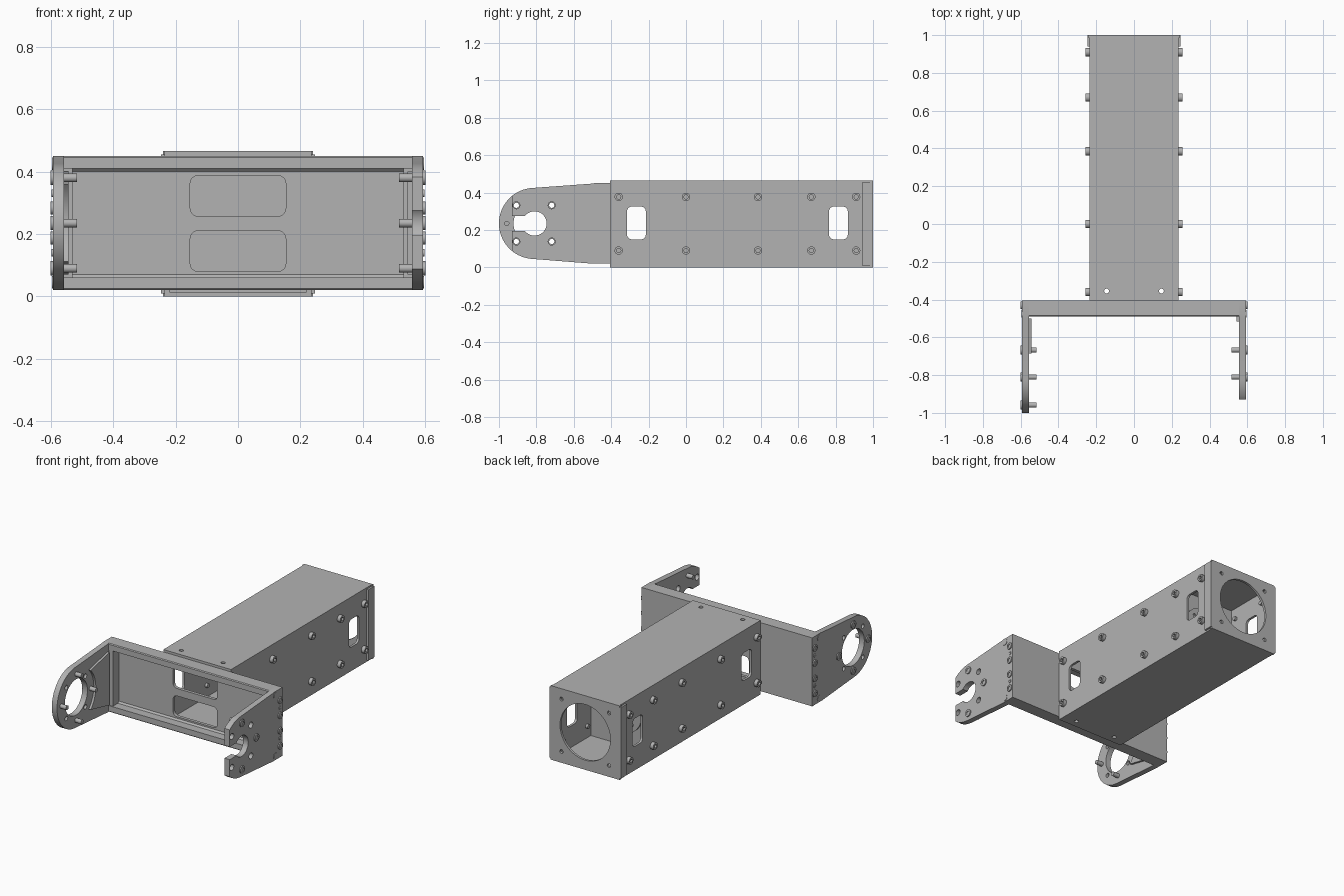
import bpy, bmesh, math
from math import cos, sin, radians

cube = bpy.data.objects.get("Cube")
if cube:
    bpy.data.objects.remove(cube)

grey = bpy.data.materials.new("machined grey")
grey.use_nodes = True
colour = (0.45, 0.45, 0.45, 1)
grey.diffuse_color = colour
grey.node_tree.nodes["Principled BSDF"].inputs["Base Color"].default_value = colour

MID = 0.235          # height of the arm and box axis
PIVOT = -0.81        # y of the arm pivot
AXES = {"x": lambda u, v, w: (w, u, v),
        "y": lambda u, v, w: (u, w, v),
        "z": lambda u, v, w: (u, v, w)}


def arc(u, v, r, a=0, b=360, n=32):
    closed = b - a == 360
    steps = n if closed else n + 1
    return [(u + r * cos(radians(a + (b - a) * i / n)),
             v + r * sin(radians(a + (b - a) * i / n))) for i in range(steps)]


def rect(u0, u1, v0, v1, r=0):
    if not r:
        return [(u0, v0), (u1, v0), (u1, v1), (u0, v1)]
    return (arc(u1 - r, v1 - r, r, 0, 90, 6) + arc(u0 + r, v1 - r, r, 90, 180, 6)
            + arc(u0 + r, v0 + r, r, 180, 270, 6) + arc(u1 - r, v0 + r, r, 270, 360, 6))


def plate(name, axis, lo, hi, outline, holes=()):
    """Flat outline with holes, extruded from lo to hi along an axis."""
    curve = bpy.data.curves.new(name, "CURVE")
    curve.dimensions = "2D"
    curve.fill_mode = "BOTH"
    curve.extrude = (hi - lo) / 2
    for loop in [outline, *holes]:
        spline = curve.splines.new("POLY")
        spline.points.add(len(loop) - 1)
        for point, (u, v) in zip(spline.points, loop):
            point.co = (u, v, 0, 1)
        spline.use_cyclic_u = True
    source = bpy.data.objects.new(name + " outline", curve)
    bpy.context.collection.objects.link(source)
    graph = bpy.context.evaluated_depsgraph_get()
    mesh = bpy.data.meshes.new_from_object(source.evaluated_get(graph))
    bpy.data.objects.remove(source)
    bm = bmesh.new()
    bm.from_mesh(mesh)
    for vert in bm.verts:
        u, v, w = vert.co
        vert.co = AXES[axis](u, v, w + (lo + hi) / 2)
    bmesh.ops.remove_doubles(bm, verts=bm.verts, dist=1e-5)
    bmesh.ops.recalc_face_normals(bm, faces=bm.faces)
    bm.to_mesh(mesh)
    bm.free()
    mesh.name = name
    mesh.materials.clear()
    mesh.materials.append(grey)
    obj = bpy.data.objects.new(name, mesh)
    bpy.context.collection.objects.link(obj)
    return obj


def sided(side, name, a, b, outline, holes=()):
    """Plate across x on one side of the model."""
    label = "left_" if side > 0 else "right_"
    return plate(label + name, "x", min(side * a, side * b), max(side * a, side * b),
                 outline, holes)


def bolt(side, y, z, inner, seat, top, r=0.022):
    """Socket head bolt along x."""
    sided(side, "bolt_head", seat, top, arc(y, z, r, n=20), [arc(y, z, r * 0.55, n=6)])
    sided(side, "bolt_shank", inner, seat + 0.003, arc(y, z, r * 0.6, n=16))


# Box beam: side walls with windows
windows = [rect(-0.315, -0.215, 0.15, 0.325, 0.025), rect(0.765, 0.865, 0.15, 0.325, 0.025)]
for side in (-1, 1):
    sided(side, "box_side", 0.22, 0.235, rect(-0.405, 0.99, 0, 0.465), windows)
    sided(side, "end_cap_flange", 0.235, 0.247, rect(0.94, 1, 0.01, 0.455))
    for y in (-0.36, 0, 0.385, 0.67, 0.91):
        for z in (0.09, 0.377):
            bolt(side, y, z, 0.205, 0.235, 0.257)

# Box beam: top and bottom
small_holes = [arc(x, -0.355, 0.013, n=16) for x in (-0.145, 0.145)]
for name, lo, hi in (("box_bottom", 0, 0.015), ("box_top", 0.45, 0.465)):
    plate(name, "z", lo, hi, rect(-0.22, 0.22, -0.405, 0.99), small_holes)

# End cap with the large bore
corners = [(x, MID + z) for x in (-0.165, 0.165) for z in (-0.165, 0.165)]
plate("end_cap", "y", 0.985, 1, rect(-0.24, 0.24, 0, 0.465),
      [arc(0, MID, 0.175, n=48)] + [arc(x, z, 0.012, n=12) for x, z in corners])

# Inner bulkhead with a round hub
plate("bulkhead", "y", 0.61, 0.63, rect(-0.22, 0.22, 0.015, 0.45))
hub_holes = [arc(p, q, 0.013, n=12) for p, q in arc(0, MID, 0.1, n=8)]
plate("bulkhead_hub", "y", 0.63, 0.642, arc(0, MID, 0.14, n=48), hub_holes)

# Cross channel: web, flanges and end tabs
slots = [rect(-0.153, 0.153, z, z + 0.13, 0.025) for z in (0.08, 0.257)]
plate("channel_web", "y", -0.425, -0.405, rect(-0.557, 0.557, 0.02, 0.45), slots)
for side, name in ((-1, "lower"), (1, "upper")):
    def up(d):
        return MID + side * d
    profile = [(-0.49, up(0.175)), (-0.435, up(0.175)), (-0.425, up(0.165)),
               (-0.425, up(0.215)), (-0.485, up(0.215)), (-0.49, up(0.21))]
    plate("channel_flange_" + name, "x", -0.557, 0.557, profile)
for side in (-1, 1):
    sided(side, "channel_end_tab", 0.53, 0.557, rect(-0.485, -0.425, 0.06, 0.41))

# Arms: shared root and tapered edge running into a round end
root = [(-0.5, 0.02), (-0.49, 0.02), (-0.405, 0.02), (-0.405, 0.45), (-0.49, 0.45), (-0.5, 0.448)]
mount_holes = [(PIVOT + a, MID + b) for a in (-0.097, 0.092) for b in (-0.097, 0.097)]

round_end = arc(PIVOT, MID, 0.19, 95, 265, 40)
sided(-1, "ring_arm", 0.557, 0.593, root + round_end,
      [arc(PIVOT, MID, 0.112, n=48)] + [arc(y, z, 0.014, n=16) for y, z in mount_holes])

# Stiffener pad on the ring arm, hollowed around the bore
bite = arc(PIVOT, MID, 0.175, 45, -45, 16)
sided(-1, "ring_arm_pad", 0.543, 0.557,
      [(-0.5, 0.07), (-0.5, 0.4)] + bite)

# Open hook arm: round end cut flat with a keyhole slot
CUT = -0.929
keyhole = ([(CUT, MID + 0.04)] + arc(PIVOT, MID, 0.065, 142, -142, 28) + [(CUT, MID - 0.04)])
upper = [p for p in round_end if p[0] > CUT and p[1] > MID]
lower = [p for p in round_end if p[0] > CUT and p[1] < MID]
tip = [(CUT, MID + 0.147)]
tail = [(CUT, MID - 0.147)]
sided(1, "hook_arm", 0.557, 0.593, root + upper + tip + keyhole + tail + lower,
      [arc(y, z, 0.019, n=16) for y, z in mount_holes])
sided(1, "hook_arm_pad", 0.543, 0.557, rect(-0.515, -0.485, 0.07, 0.4))

# Arm bolts: pivot circle, root row and corners
for side in (-1, 1):
    pivots = [(PIVOT, MID + 0.145), (PIVOT, MID - 0.145), (PIVOT + 0.143, MID)]
    if side < 0:
        pivots.append((PIVOT - 0.148, MID))
    for y, z in pivots:
        bolt(side, y, z, 0.515, 0.593, 0.6, 0.023)
    for d in (0.048, 0.143):
        for z in (MID - d, MID + d):
            bolt(side, -0.43, z, 0.54, 0.593, 0.6, 0.021)
    for z in (MID - 0.095, MID + 0.095):
        bolt(side, -0.43, z, 0.54, 0.593, 0.597, 0.012)
    for z in (MID - 0.19, MID + 0.19):
        bolt(side, -0.475, z, 0.54, 0.593, 0.596, 0.02)

# Smooth round walls, keep edges sharp
bpy.ops.object.select_all(action="DESELECT")
for obj in bpy.context.scene.objects:
    if obj.type == "MESH":
        obj.select_set(True)
        bpy.context.view_layer.objects.active = obj
bpy.ops.object.shade_smooth_by_angle(angle=radians(30))
